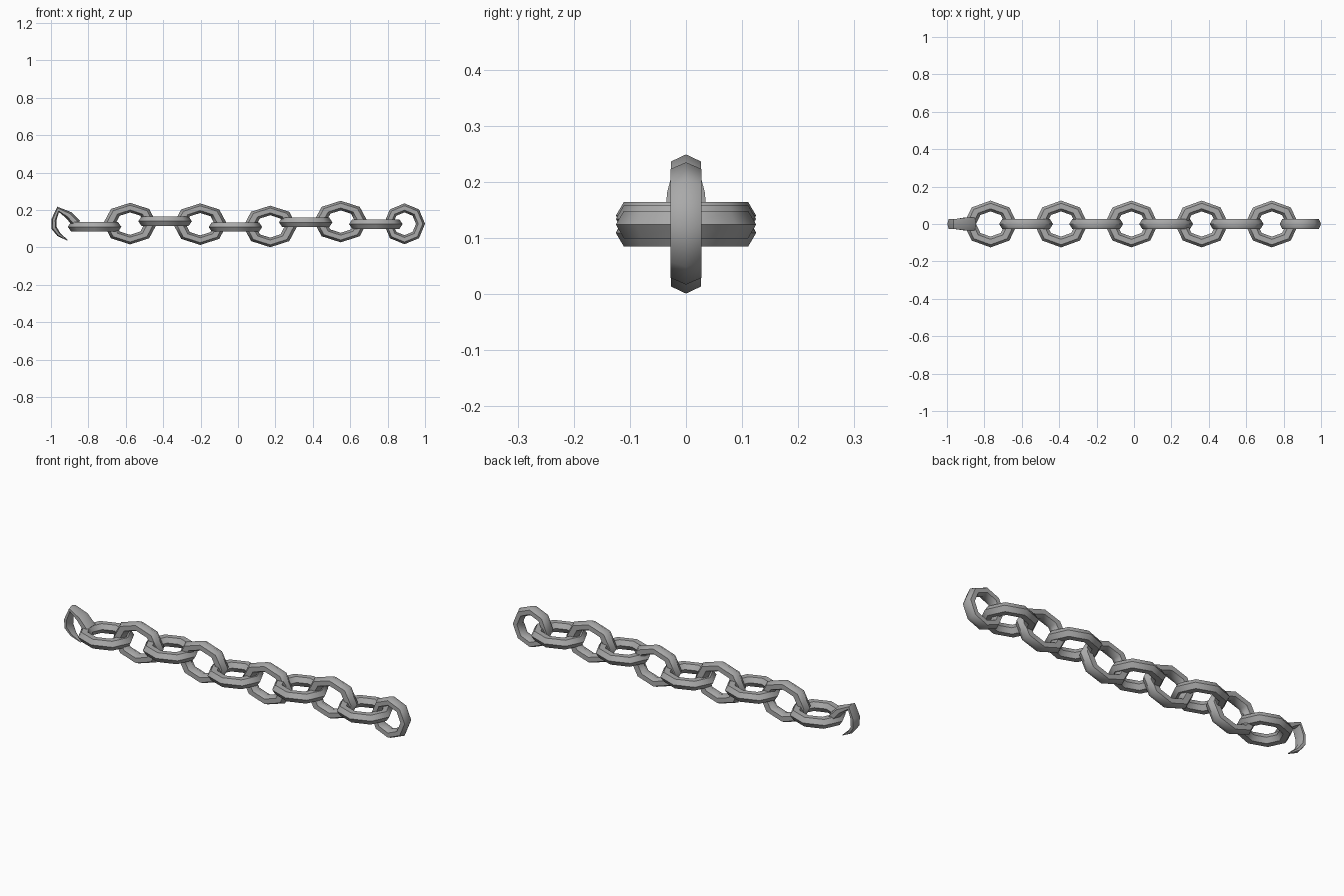
import bpy, bmesh
from math import cos, sin, pi, radians
from mathutils import Vector

if "Cube" in bpy.data.objects:
    bpy.data.objects.remove(bpy.data.objects["Cube"], do_unlink=True)

steel = bpy.data.materials.new("steel_grey")
steel.use_nodes = True
steel.diffuse_color = (0.4, 0.4, 0.4, 1)
steel.node_tree.nodes["Principled BSDF"].inputs["Base Color"].default_value = (0.4, 0.4, 0.4, 1)


def loft(name, sections, closed):
    """Skin a row of equal-sized cross-sections."""
    bm = bmesh.new()
    rings = [[bm.verts.new(p) for p in s] for s in sections]
    pairs = list(zip(rings, rings[1:]))
    if closed:
        pairs.append((rings[-1], rings[0]))
    else:
        bm.faces.new(rings[0])
        bm.faces.new(rings[-1])
    for a, b in pairs:
        for i in range(len(a)):
            j = (i + 1) % len(a)
            bm.faces.new((a[i], a[j], b[j], b[i]))
    bmesh.ops.recalc_face_normals(bm, faces=bm.faces)
    mesh = bpy.data.meshes.new(name)
    bm.to_mesh(mesh)
    bm.free()
    mesh.materials.append(steel)
    ob = bpy.data.objects.new(name, mesh)
    bpy.context.collection.objects.link(ob)
    bpy.ops.object.select_all(action='DESELECT')
    ob.select_set(True)
    bpy.context.view_layer.objects.active = ob
    bpy.ops.object.shade_smooth_by_angle(angle=radians(54))


def link(name, x, z, half_len, half_high, half_thick, upright, tube=0.23):
    """Eight-sided ring with a six-sided bar; the ridge points outward."""
    sections = []
    for i in range(8):
        u = i * pi / 4
        ring = []
        for k in range(6):
            v = k * pi / 3
            rad = 1 - tube + tube * cos(v)
            along = half_len * rad * cos(u)
            across = half_high * rad * sin(u)
            depth = half_thick * sin(v) / sin(pi / 3)
            ring.append((x + along, depth, z + across) if upright
                        else (x + along, across, z + depth))
        sections.append(ring)
    loft(name, sections, True)


# flat-lying links
for n, (x, z) in enumerate([(-0.767, 0.11), (-0.39, 0.14), (-0.014, 0.109),
                            (0.362, 0.134), (0.737, 0.124)]):
    link(f"flat_link_{n + 1}", x, z, 0.143, 0.125, 0.0245, False)

# upright links
for n, (x, z) in enumerate([(-0.577, 0.127), (-0.202, 0.124), (0.172, 0.112), (0.549, 0.138)]):
    link(f"upright_link_{n + 1}", x, z, 0.144, 0.111, 0.027, True)

# small round link at the end
link("end_link", 0.89, 0.126, 0.11, 0.109, 0.0275, True, 0.22)

# broken open link: x, z, half bar thickness, half width
path = [(-0.862, 0.125, 0.024, 0.036), (-0.905, 0.172, 0.021, 0.034),
        (-0.962, 0.203, 0.015, 0.026), (-0.984, 0.148, 0.014, 0.028),
        (-0.984, 0.105, 0.015, 0.027), (-0.958, 0.069, 0.011, 0.018),
        (-0.912, 0.038, 0.002, 0.004)]
sections = []
for i, (x, z, t, w) in enumerate(path):
    a, b = path[max(i - 1, 0)], path[min(i + 1, len(path) - 1)]
    out = Vector((b[1] - a[1], 0, a[0] - b[0])).normalized()
    sections.append([Vector((x, w * sin(k * pi / 3) / sin(pi / 3), z)) + out * t * cos(k * pi / 3)
                     for k in range(6)])
loft("broken_link", sections, False)
